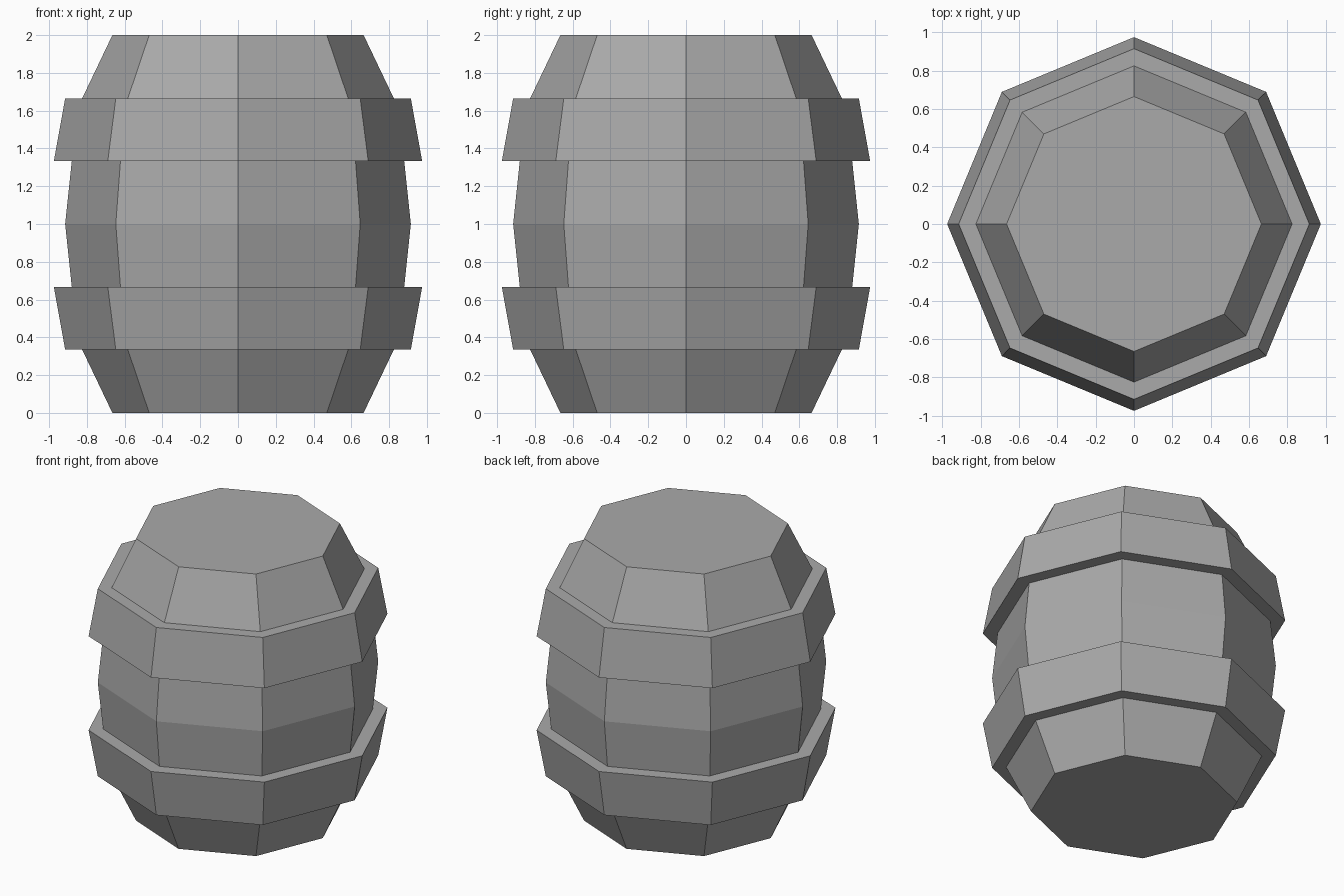
import bpy
import bmesh
from math import cos, sin, tau

SIDES = 8

cube = bpy.data.objects.get("Cube")
if cube:
    bpy.data.objects.remove(cube, do_unlink=True)

# Single grey material
grey = bpy.data.materials.new("plain grey")
grey.use_nodes = True
colour = (0.4, 0.4, 0.4, 1)
grey.diffuse_color = colour
grey.node_tree.nodes["Principled BSDF"].inputs["Base Color"].default_value = colour


def lathe(name, profile, ring=False):
    """Turn (radius, z) points round z; cap the ends, or close into a ring."""
    bm = bmesh.new()
    loops = [[bm.verts.new((r * cos(tau * i / SIDES), r * sin(tau * i / SIDES), z))
              for i in range(SIDES)] for r, z in profile]
    pairs = list(zip(loops, loops[1:]))
    if ring:
        pairs.append((loops[-1], loops[0]))
    else:
        bm.faces.new(loops[0])
        bm.faces.new(loops[-1])
    for low, high in pairs:
        for i in range(SIDES):
            j = (i + 1) % SIDES
            bm.faces.new((low[i], low[j], high[j], high[i]))
    bmesh.ops.recalc_face_normals(bm, faces=bm.faces)
    mesh = bpy.data.meshes.new(name)
    bm.to_mesh(mesh)
    bm.free()
    mesh.materials.append(grey)
    obj = bpy.data.objects.new(name, mesh)
    bpy.context.collection.objects.link(obj)
    return obj


def flip(profile):
    """Mirror a profile about the mid height."""
    return [(r, 2 - z) for r, z in reversed(profile)]


# Bulging barrel body
lower_half = [(0.665, 0), (0.825, 0.335), (0.88, 0.667)]
lathe("barrel_body", lower_half + [(0.915, 1)] + flip(lower_half))

# Hoops flaring toward the middle, with inner walls sunk into the body
hoop = [(0.915, 0.335), (0.975, 0.667), (0.84, 0.667), (0.78, 0.335)]
lathe("lower_hoop", hoop, ring=True)
lathe("upper_hoop", flip(hoop), ring=True)
